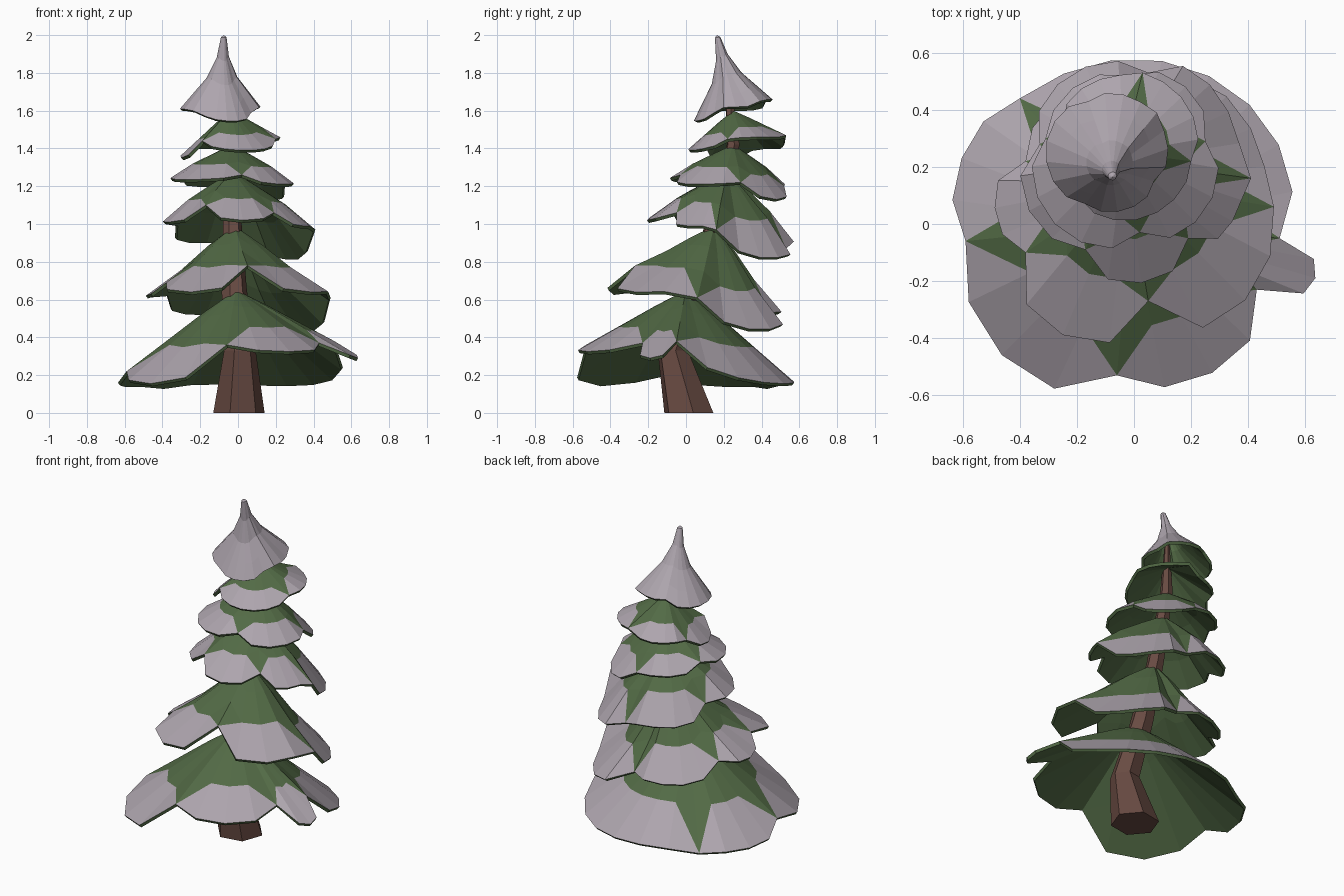
import bpy, math
from mathutils import Vector

if "Cube" in bpy.data.objects:
    bpy.data.objects.remove(bpy.data.objects["Cube"])


def material(name, rgb):
    m = bpy.data.materials.new(name)
    m.diffuse_color = (*rgb, 1)
    m.use_nodes = True
    m.node_tree.nodes["Principled BSDF"].inputs["Base Color"].default_value = m.diffuse_color
    return m


GREEN = material("needles", (0.085, 0.145, 0.06))
SNOW = material("snow", (0.42, 0.375, 0.42))
BARK = material("bark", (0.14, 0.07, 0.055))


def make_object(name, verts, faces, mats, indices=None):
    me = bpy.data.meshes.new(name)
    me.from_pydata(verts, [], faces)
    for m in mats:
        me.materials.append(m)
    if indices:
        me.polygons.foreach_set("material_index", indices)
    ob = bpy.data.objects.new(name, me)
    bpy.context.collection.objects.link(ob)
    return ob


def lerp(a, b, t):
    return a + (b - a) * t


def tier(name, apex, centre, lobes, rings=((0.3, 0.72), (0.62, 0.39), (1, 0)), full_snow=False):
    """Drooping skirt. Each lobe: starting notch x, y, z, then lobe radius and rim height.
    Rings: (fraction of radius, fraction of height)."""
    notch = []
    for x, y, z, _, _ in lobes:
        dx, dy = x - centre[0], y - centre[1]
        notch.append((math.atan2(dy, dx), math.hypot(dx, dy), z))
    # rim outline in polar form, flagged where a notch sits
    rim = []
    for i, lobe in enumerate(lobes):
        a0, r0, z0 = notch[i]
        a1, r1, z1 = notch[(i + 1) % len(lobes)]
        span = (a1 - a0) % math.tau
        n = max(4, round(math.degrees(span) / 18))
        for k in range(n):
            t = k / n
            w = math.sin(math.pi * t)
            rim.append((a0 + span * t,
                        lerp(lerp(r0, r1, t), lobe[3], w ** 0.4),
                        lerp(lerp(z0, z1, t), lobe[4], w ** 0.6), k == 0))
    n = len(rim)
    verts = [Vector(apex)]
    for f, h in rings:
        cx, cy = lerp(centre[0], apex[0], h), lerp(centre[1], apex[1], h)
        for a, r, z, _ in rim:
            verts.append(Vector((cx + f * r * math.cos(a), cy + f * r * math.sin(a),
                                 lerp(z, apex[2], h))))
    faces, idx = [], []
    for j in range(n):
        k = (j + 1) % n
        faces.append((0, 1 + j, 1 + k))
        idx.append(int(full_snow))
        for b in range(len(rings) - 1):
            i0, i1 = 1 + b * n, 1 + (b + 1) * n
            p, q, r, s = i0 + j, i1 + j, i1 + k, i0 + k
            snowy = full_snow or b == len(rings) - 2
            if snowy and not full_snow and rim[j][3]:      # green wedge after a notch
                faces += [(p, q, s), (q, r, s)]
                idx += [0, 1]
            elif snowy and not full_snow and rim[k][3]:    # green wedge before a notch
                faces += [(p, r, s), (p, q, r)]
                idx += [0, 1]
            else:
                faces.append((p, q, r, s))
                idx.append(int(snowy))
    ob = make_object(name, verts, faces, [GREEN, SNOW, GREEN, GREEN], idx)
    # thin shell with a green underside and edge
    mod = ob.modifiers.new("shell", 'SOLIDIFY')
    mod.thickness = 0.018
    mod.offset = -1
    mod.material_offset = 2
    mod.material_offset_rim = 2


# Bent six-sided trunk
path = [(0.005, 0.015, 0, 0.138), (0.01, -0.07, 0.33, 0.085), (-0.02, 0.04, 0.65, 0.068),
        (-0.03, 0.15, 1.0, 0.05), (-0.03, 0.25, 1.42, 0.036), (-0.06, 0.22, 1.75, 0.015)]
verts, faces = [], []
for x, y, z, r in path:
    verts += [(x + r * math.cos(math.radians(60 * k + 10)),
               y + r * math.sin(math.radians(60 * k + 10)), z) for k in range(6)]
for b in range(len(path) - 1):
    for k in range(6):
        m = (k + 1) % 6
        faces.append((6 * b + k, 6 * b + m, 6 * b + 6 + m, 6 * b + 6 + k))
faces += [tuple(range(5, -1, -1)), tuple(range(len(verts) - 6, len(verts)))]
make_object("trunk", verts, faces, [BARK])

# Branch tiers, bottom to top
tier("branch_tier_1", (-0.01, 0.0, 0.65), (0.0, -0.01), [
    (-0.06, -0.53, 0.36, 0.58, 0.325),
    (0.43, -0.23, 0.37, 0.66, 0.29),
    (0.51, -0.05, 0.38, 0.59, 0.155),
    (-0.40, 0.44, 0.14, 0.65, 0.15),
    (-0.59, -0.06, 0.22, 0.645, 0.155)])
tier("branch_tier_2", (-0.02, 0.15, 0.99), (-0.02, 0.1), [
    (0.05, -0.27, 0.78, 0.55, 0.64),
    (0.49, 0.06, 0.61, 0.49, 0.44),
    (0.05, 0.44, 0.53, 0.42, 0.53),
    (-0.38, 0.22, 0.63, 0.47, 0.62),
    (-0.38, -0.1, 0.69, 0.54, 0.64)],
    rings=((0.3, 0.71), (0.6, 0.37), (1, 0)))
tier("branch_tier_3", (-0.03, 0.22, 1.28), (-0.03, 0.22), [
    (-0.17, -0.09, 1.10, 0.43, 1.02),
    (0.19, -0.05, 1.06, 0.43, 0.99),
    (0.41, 0.16, 0.97, 0.40, 0.82),
    (0.05, 0.53, 0.87, 0.36, 0.91),
    (-0.33, 0.28, 1.0, 0.38, 1.01)],
    rings=((0.3, 0.74), (0.64, 0.43), (1, 0)))
tier("branch_tier_4", (-0.03, 0.25, 1.42), (-0.03, 0.24), [
    (0.02, -0.03, 1.26, 0.34, 1.21),
    (0.25, 0.29, 1.22, 0.32, 1.13),
    (-0.02, 0.52, 1.2, 0.30, 1.21),
    (-0.31, 0.3, 1.26, 0.345, 1.235)],
    rings=((0.3, 0.74), (0.64, 0.43), (1, 0)))
tier("branch_tier_5", (-0.04, 0.25, 1.60), (-0.04, 0.27), [
    (-0.19, 0.09, 1.44, 0.26, 1.39),
    (0.2, 0.22, 1.45, 0.27, 1.46),
    (0.03, 0.53, 1.47, 0.25, 1.41),
    (-0.25, 0.35, 1.40, 0.27, 1.35)])

# Snow-covered pointed top
tier("treetop", (-0.075, 0.165, 2.0), (-0.09, 0.25), [
    (-0.17, 0.07, 1.57, 0.21, 1.545),
    (0.07, 0.15, 1.59, 0.21, 1.62),
    (0.08, 0.39, 1.65, 0.21, 1.66),
    (-0.16, 0.43, 1.66, 0.22, 1.61)],
    rings=((0.07, 0.97), (0.15, 0.70), (0.38, 0.42), (0.72, 0.19), (1, 0)), full_snow=True)
